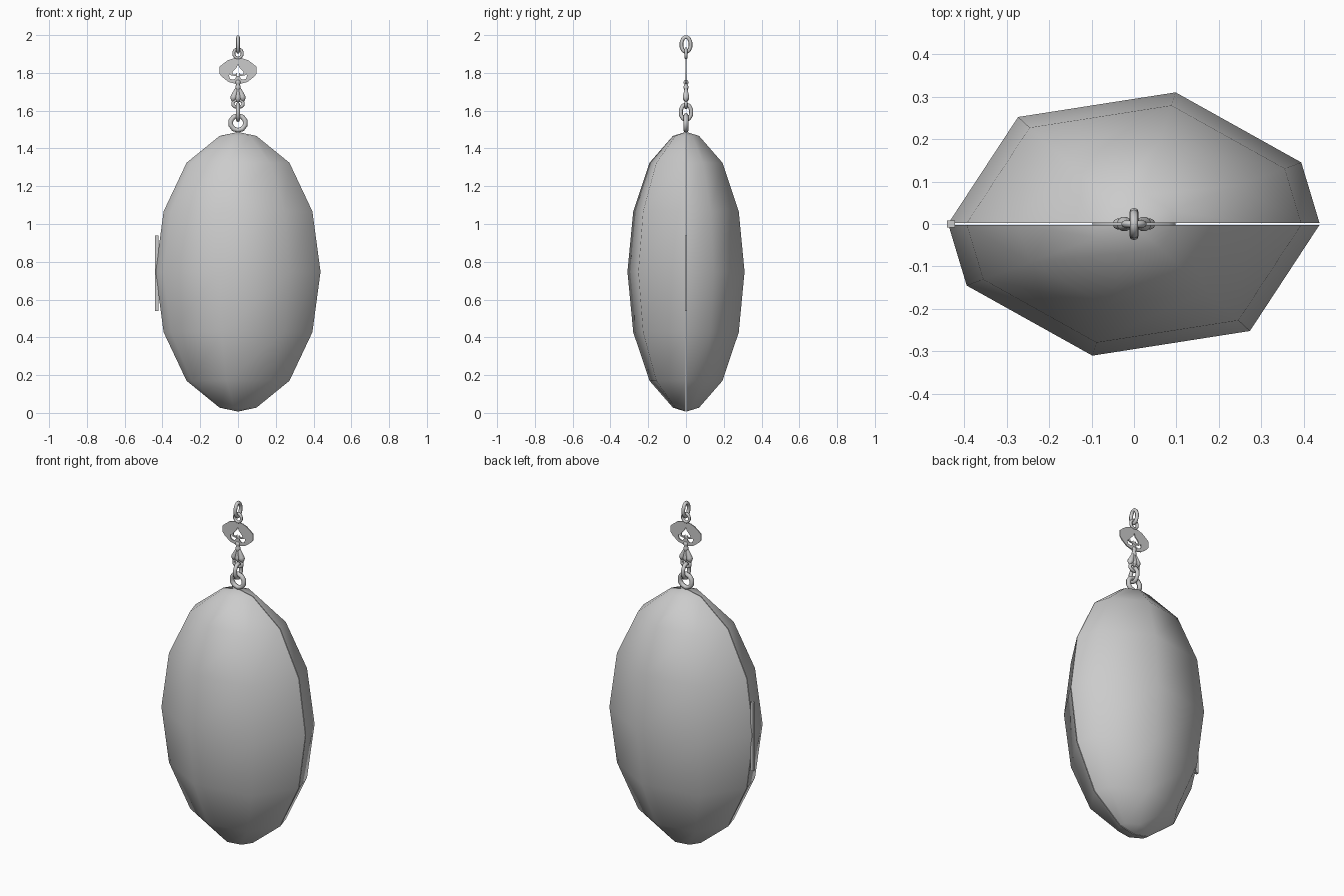
import bpy, bmesh, math
from mathutils import Vector

if "Cube" in bpy.data.objects:
    bpy.data.objects.remove(bpy.data.objects["Cube"])


def finish(name, bm, angle=60):
    bmesh.ops.recalc_face_normals(bm, faces=bm.faces)
    me = bpy.data.meshes.new(name)
    bm.to_mesh(me)
    bm.free()
    me.shade_smooth()
    me.set_sharp_from_angle(angle=math.radians(angle))
    ob = bpy.data.objects.new(name, me)
    bpy.context.collection.objects.link(ob)
    return ob


# Locket halves: quartered low-poly ellipsoid shell, second half turned 180 degrees
PLAN = [(-0.437, -0.002), (-0.394, -0.145), (-0.098, -0.31), (0.273, -0.252), (0.437, -0.002)]


def locket_half(name, sign):
    bm = bmesh.new()
    step = 2 * math.pi / 14
    rings = []
    for i in range(-3, 4):
        c, s = math.cos(i * step), math.sin(i * step)
        rings.append([bm.verts.new((sign * x * c, sign * min(y * c, -0.002), 0.747 + 0.738 * s))
                      for x, y in PLAN])
    for a, b in zip(rings, rings[1:]):
        for j in range(4):
            bm.faces.new((a[j], a[j + 1], b[j + 1], b[j]))
    south = bm.verts.new((0, -0.002 * sign, 0.007))
    north = bm.verts.new((0, -0.002 * sign, 1.487))
    for j in range(4):
        bm.faces.new((south, rings[0][j + 1], rings[0][j]))
        bm.faces.new((north, rings[-1][j], rings[-1][j + 1]))
    # flat mating face
    bm.faces.new([south] + [r[-1] for r in rings] + [north] + [r[0] for r in reversed(rings)])
    return finish(name, bm)


locket_half("locket_front", 1)
locket_half("locket_back", -1)

# Hinge bar on the left seam
bm = bmesh.new()
bmesh.ops.create_cube(bm, size=1)
for v in bm.verts:
    v.co = Vector((v.co.x * 0.018 - 0.431, v.co.y * 0.016, v.co.z * 0.4 + 0.74))
finish("hinge", bm, 30)


# Chain links: rw and rz are the centreline half sizes, axis is the wide direction
def link(name, z, rw, rz, r, axis, n=10, m=8):
    bm = bmesh.new()
    grid = []
    for i in range(n):
        a = 2 * math.pi * (i + 0.5) / n
        row = []
        for j in range(m):
            b = 2 * math.pi * j / m
            w = (rw + r * math.cos(b)) * math.cos(a)
            h = (rz + r * math.cos(b)) * math.sin(a)
            d = r * math.sin(b)
            row.append(bm.verts.new((w, d, z + h) if axis == 'x' else (d, w, z + h)))
        grid.append(row)
    for i in range(n):
        for j in range(m):
            p, q, k = grid[i], grid[(i + 1) % n], (j + 1) % m
            bm.faces.new((p[j], q[j], q[k], p[k]))
    return finish(name, bm)


link("bottom_link", 1.535, 0.04, 0.039, 0.013, 'x')
link("lower_link", 1.592, 0.029, 0.041, 0.011, 'y')
link("bail_link", 1.637, 0.028, 0.02, 0.009, 'x')
link("plate_link", 1.903, 0.023, 0.025, 0.008, 'x', 12)
link("top_link", 1.95, 0.025, 0.04, 0.01, 'y', 12)


# Leafy bell: three lathed petals fanned out below a collar
def lathe(name, profile, tilt=0, n=10):
    bm = bmesh.new()
    rings = []
    for r, h in profile:
        row = []
        for i in range(n):
            a = 2 * math.pi * i / n
            x, y = r * math.cos(a), r * math.sin(a)
            row.append(bm.verts.new((x * math.cos(tilt) - h * math.sin(tilt), y,
                                     1.74 + h * math.cos(tilt) + x * math.sin(tilt))))
        rings.append(row)
    for p, q in zip(rings, rings[1:]):
        for i in range(n):
            bm.faces.new((p[i], p[(i + 1) % n], q[(i + 1) % n], q[i]))
    bm.faces.new(rings[0])
    bm.faces.new(rings[-1])
    return finish(name, bm)


PETAL = [(0.004, 0.0), (0.009, -0.03), (0.017, -0.068), (0.017, -0.078), (0.008, -0.092), (0.003, -0.096)]
for k, name in ((-1, "petal_right"), (0, "petal_middle"), (1, "petal_left")):
    lathe(name, PETAL, -k * 0.32)
lathe("bell_collar", [(0.008, 0.022), (0.013, 0.015), (0.013, 0.005), (0.009, -0.002),
                      (0.013, -0.01), (0.014, -0.02), (0.01, -0.03)])


# Flat ornamental plate with spade and curl cut-outs
def spline(cu, pts):
    s = cu.splines.new('POLY')
    s.points.add(len(pts) - 1)
    for p, (x, z) in zip(s.points, pts):
        p.co = (x, z, 0, 1)
    s.use_cyclic_u = True


def mirrored(half):
    return half + [(-x, z) for x, z in reversed(half) if abs(x) > 1e-6]


cu = bpy.data.curves.new("ornament_plate", 'CURVE')
cu.dimensions = '2D'
cu.fill_mode = 'BOTH'
cu.extrude = 0.003
spline(cu, mirrored([(0, 0.072), (0.03, 0.071), (0.055, 0.062), (0.082, 0.042), (0.098, 0.028),
                     (0.098, -0.008), (0.085, -0.025), (0.05, -0.052), (0.018, -0.06), (0, -0.066)]))
spline(cu, mirrored([(0, 0.045), (0.007, 0.025), (0.02, 0.012), (0.03, 0.0), (0.026, -0.012),
                     (0.014, -0.012), (0.006, -0.003), (0.006, -0.018), (0, -0.022)]))
curl = [(0.01, -0.022), (0.02, -0.02), (0.036, -0.017), (0.044, -0.009), (0.048, -0.02),
        (0.042, -0.035), (0.026, -0.04), (0.014, -0.034)]
spline(cu, curl)
spline(cu, [(-x, z) for x, z in curl])
plate = bpy.data.objects.new("ornament_plate", cu)
plate.location = (0, 0, 1.804)
plate.rotation_euler = (math.pi / 2, 0, 0)
bpy.context.collection.objects.link(plate)
